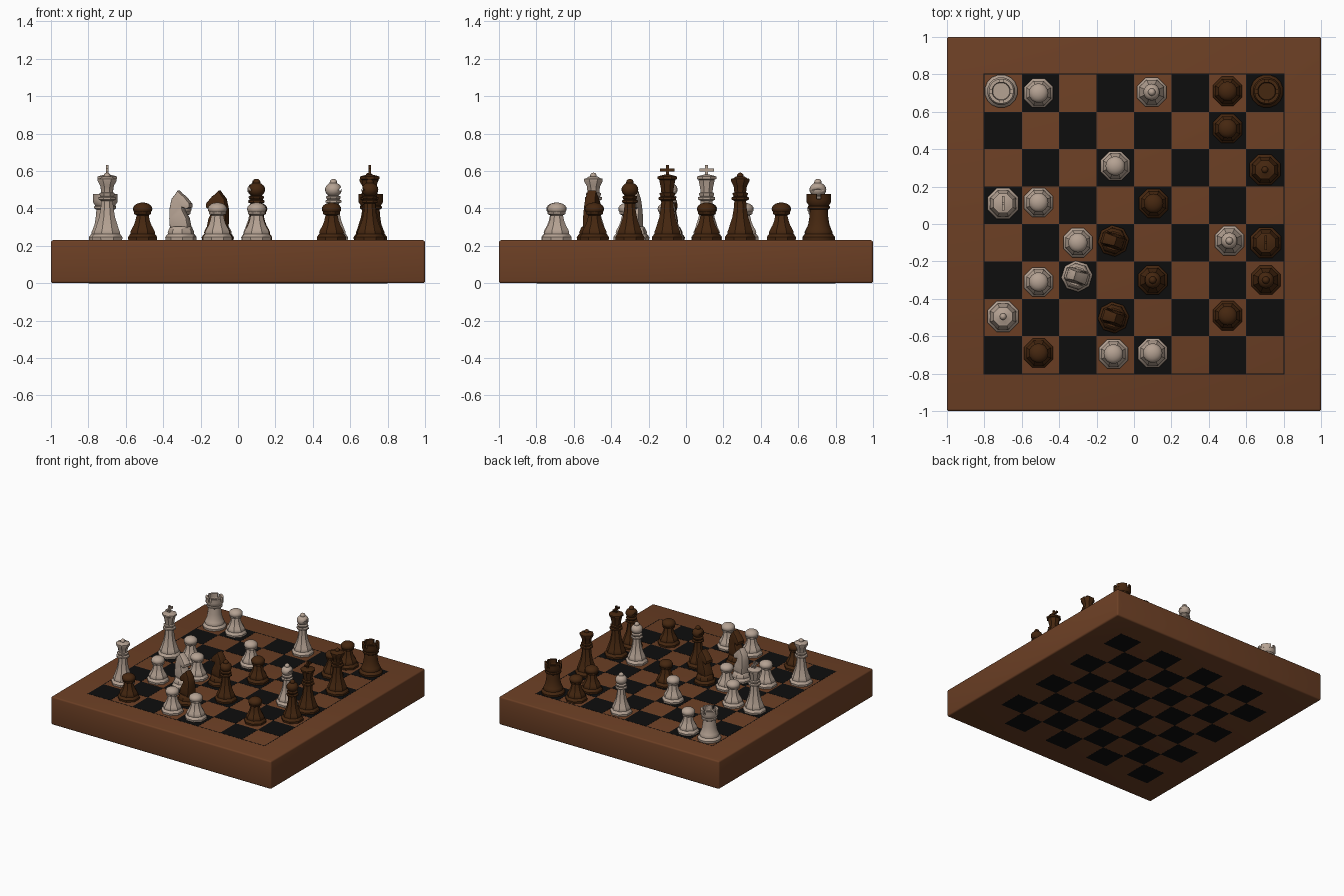
import bpy, bmesh, math
from mathutils import Matrix, Vector

if "Cube" in bpy.data.objects:
    bpy.data.objects.remove(bpy.data.objects["Cube"])

TOP = 0.228          # playing surface height


def material(name, rgb):
    m = bpy.data.materials.new(name)
    m.diffuse_color = (*rgb, 1)
    m.use_nodes = True
    m.node_tree.nodes["Principled BSDF"].inputs["Base Color"].default_value = m.diffuse_color
    return m


BOARD = material("board_brown", (0.150, 0.050, 0.018))
BLACK = material("square_black", (0.004, 0.004, 0.004))
LIGHT = material("pale_wood", (0.46, 0.36, 0.29))
DARK = material("dark_wood", (0.060, 0.020, 0.005))


def finish(bm, name, mat, loc=(0, 0, 0), rot=0.0, angle=35):
    bmesh.ops.recalc_face_normals(bm, faces=bm.faces)
    me = bpy.data.meshes.new(name)
    bm.to_mesh(me)
    bm.free()
    me.materials.append(mat)
    me.shade_smooth()
    me.set_sharp_from_angle(angle=math.radians(angle))
    ob = bpy.data.objects.new(name, me)
    ob.location = loc
    ob.rotation_euler.z = rot
    bpy.context.collection.objects.link(ob)
    return ob


def box(bm, size, centre, rot=None):
    m = Matrix.Translation(centre) @ (rot or Matrix()) @ Matrix.Diagonal((*size, 1))
    bmesh.ops.create_cube(bm, size=1, matrix=m)


def lathe(bm, profile, sides=8):
    """Turn a (radius, height) profile, closed on the axis, round z."""
    pts = [(0, profile[0][1])] + profile + [(0, profile[-1][1])]
    a = math.pi / sides
    vs = [bm.verts.new((r * math.cos(a), r * math.sin(a), z)) for r, z in pts]
    es = [bm.edges.new(p) for p in zip(vs, vs[1:])]
    bmesh.ops.spin(bm, geom=vs + es, cent=(0, 0, 0), axis=(0, 0, 1),
                   angle=2 * math.pi, steps=sides)
    bmesh.ops.remove_doubles(bm, verts=bm.verts, dist=1e-5)


def ball(bm, r, z, squash=1.0):
    m = Matrix.Translation((0, 0, z)) @ Matrix.Diagonal((1, 1, squash, 1))
    bmesh.ops.create_uvsphere(bm, u_segments=16, v_segments=10, radius=r, matrix=m)


def foot(s=1.0):
    """Moulded foot shared by every piece."""
    return [(.087 * s, 0), (.089 * s, .018), (.080 * s, .030), (.074 * s, .036),
            (.075 * s, .046), (.068 * s, .060)]


# --- board slab with softened edges ---
bm = bmesh.new()
box(bm, (2, 2, 0.23), (0, 0, 0.115))
bmesh.ops.bevel(bm, geom=bm.edges[:], offset=0.012, segments=3, profile=0.5, affect='EDGES')
finish(bm, "board", BOARD)

# --- inlaid squares showing on both faces, with a thin border line ---
bm = bmesh.new()
for z in (0.2300, 0.0005):
    for i in range(8):
        for j in range(8):
            if (i + j) % 2 == 0:
                box(bm, (.2, .2, .002), (-.7 + .2 * i, -.7 + .2 * j, z))
finish(bm, "dark_squares", BLACK)
bm = bmesh.new()
for k in range(4):
    box(bm, (1.608, .005, .002), (0, .801, .2298))
    bmesh.ops.rotate(bm, verts=bm.verts, cent=(0, 0, 0), matrix=Matrix.Rotation(math.pi / 2, 3, 'Z'))
finish(bm, "border_line", BLACK)


def pawn(name, mat, loc, rot):
    bm = bmesh.new()
    lathe(bm, foot(.95) + [(.052, .080), (.042, .105), (.035, .135), (.049, .142),
                           (.049, .152), (.032, .158), (.030, .165)])
    ball(bm, .052, .169, .66)
    finish(bm, name, mat, loc, rot)


def rook(name, mat, loc, rot):
    bm = bmesh.new()
    lathe(bm, foot() + [(.058, .085), (.052, .12), (.048, .165), (.060, .172), (.060, .182),
                        (.055, .188), (.066, .204), (.066, .222), (.048, .222), (.046, .212)], 16)
    # battlements: four arc blocks
    for k in range(4):
        rings = []
        for t in range(5):
            a = math.radians(90 * k + 10 + 17.5 * t)
            rings.append([bm.verts.new((r * math.cos(a), r * math.sin(a), z))
                          for r, z in ((.048, .218), (.066, .218), (.067, .250), (.049, .250))])
        for p, q in zip(rings, rings[1:]):
            for n in range(4):
                bm.faces.new((p[n], p[(n + 1) % 4], q[(n + 1) % 4], q[n]))
        bm.faces.new(rings[0])
        bm.faces.new(rings[-1])
    finish(bm, name, mat, loc, rot)


def bishop(name, mat, loc, rot):
    bm = bmesh.new()
    lathe(bm, foot(.95) + [(.054, .085), (.043, .115), (.034, .160), (.031, .198), (.046, .204),
                           (.046, .214), (.035, .219), (.042, .228), (.042, .236), (.028, .242)])
    ball(bm, .020, .310)
    finish(bm, name, mat, loc, rot)
    # mitre with a slanted slit
    bm = bmesh.new()
    ball(bm, .045, .272, .86)
    head = finish(bm, name + "_mitre", mat, loc, rot)
    bm = bmesh.new()
    box(bm, (.06, .14, .009), (.050, 0, .292), Matrix.Rotation(math.radians(-55), 4, 'Y'))
    cutter = finish(bm, name + "_slit_cutter", mat, loc, rot)
    cutter.hide_render = True
    cutter.hide_viewport = True
    mod = head.modifiers.new("slit", 'BOOLEAN')
    mod.operation, mod.object, mod.solver = 'DIFFERENCE', cutter, 'EXACT'


def royal_body(top):
    return foot() + [(.058, .090), (.046, .125), (.037, .175), (.034, .212), (.050, .219),
                     (.050, .231), (.038, .236), (.044, .246), (.044, .253), (.034, .258)] + top


def queen(name, mat, loc, rot):
    bm = bmesh.new()
    lathe(bm, royal_body([(.038, .290), (.054, .318), (.054, .330), (.042, .332), (.026, .342)]))
    ball(bm, .018, .345)
    finish(bm, name, mat, loc, rot)


def king(name, mat, loc, rot):
    bm = bmesh.new()
    lathe(bm, royal_body([(.038, .285), (.047, .325), (.056, .330), (.056, .342),
                          (.040, .347), (.018, .352)]))
    box(bm, (.014, .016, .065), (0, 0, .372))
    box(bm, (.014, .078, .015), (0, 0, .378))
    finish(bm, name, mat, loc, rot)


def knight(name, mat, loc, rot):
    bm = bmesh.new()
    lathe(bm, foot(.95) + [(.060, .070), (.052, .076)])
    # horse head: side outline extruded across, pinched at muzzle and mane
    side = [(-.052, .070), (-.056, .120), (-.055, .175), (-.046, .222), (-.026, .248),
            (-.012, .268), (.004, .250), (.024, .236), (.056, .198), (.056, .178),
            (.040, .168), (.014, .178), (.018, .160), (.040, .120), (.050, .070)]
    old = set(bm.verts)
    f = bm.faces.new([bm.verts.new((x, -.033, z)) for x, z in side])
    ext = bmesh.ops.extrude_face_region(bm, geom=[f])
    bmesh.ops.translate(bm, vec=(0, .066, 0), verts=[g for g in ext["geom"] if isinstance(g, bmesh.types.BMVert)])
    new = [v for v in bm.verts if v not in old]
    for v in new:
        v.co.y *= 1.2 - 2.6 * max(0, v.co.z - .10)
    edges = [e for e in bm.edges if e.verts[0] in new and e.verts[1] in new
             and e.verts[0].co.y * e.verts[1].co.y > 0]
    bmesh.ops.bevel(bm, geom=edges, offset=.007, segments=2, profile=.5, affect='EDGES')
    finish(bm, name, mat, loc, rot)


# --- the men on the board ---
MAKE = dict(pawn=pawn, rook=rook, bishop=bishop, queen=queen, king=king, knight=knight)
MEN = {
    "pale": (LIGHT, 0.0, dict(
        rook=[(-.71, .71)], king=[(-.70, .11)], queen=[(-.70, -.495)], knight=[(-.305, -.28)],
        bishop=[(.095, .705), (.51, -.09)],
        pawn=[(-.51, .70), (-.10, .31), (-.51, .115), (-.30, -.10), (-.51, -.31),
              (-.11, -.695), (.10, -.69)])),
    "dark": (DARK, math.pi, dict(
        rook=[(.71, .71)], king=[(.705, -.10)], queen=[(.70, .29)],
        knight=[(-.11, -.09), (-.11, -.50)], bishop=[(.10, -.30), (.705, -.30)],
        pawn=[(.50, .71), (.50, .51), (.105, .11), (.50, -.49), (-.51, -.69)])),
}
for side_name, (mat, rot, men) in MEN.items():
    for kind, spots in men.items():
        for n, (x, y) in enumerate(spots, 1):
            turn = rot - .3 if kind == "knight" else rot
            MAKE[kind](f"{side_name}_{kind}_{n}", mat, (x, y, TOP), turn)
